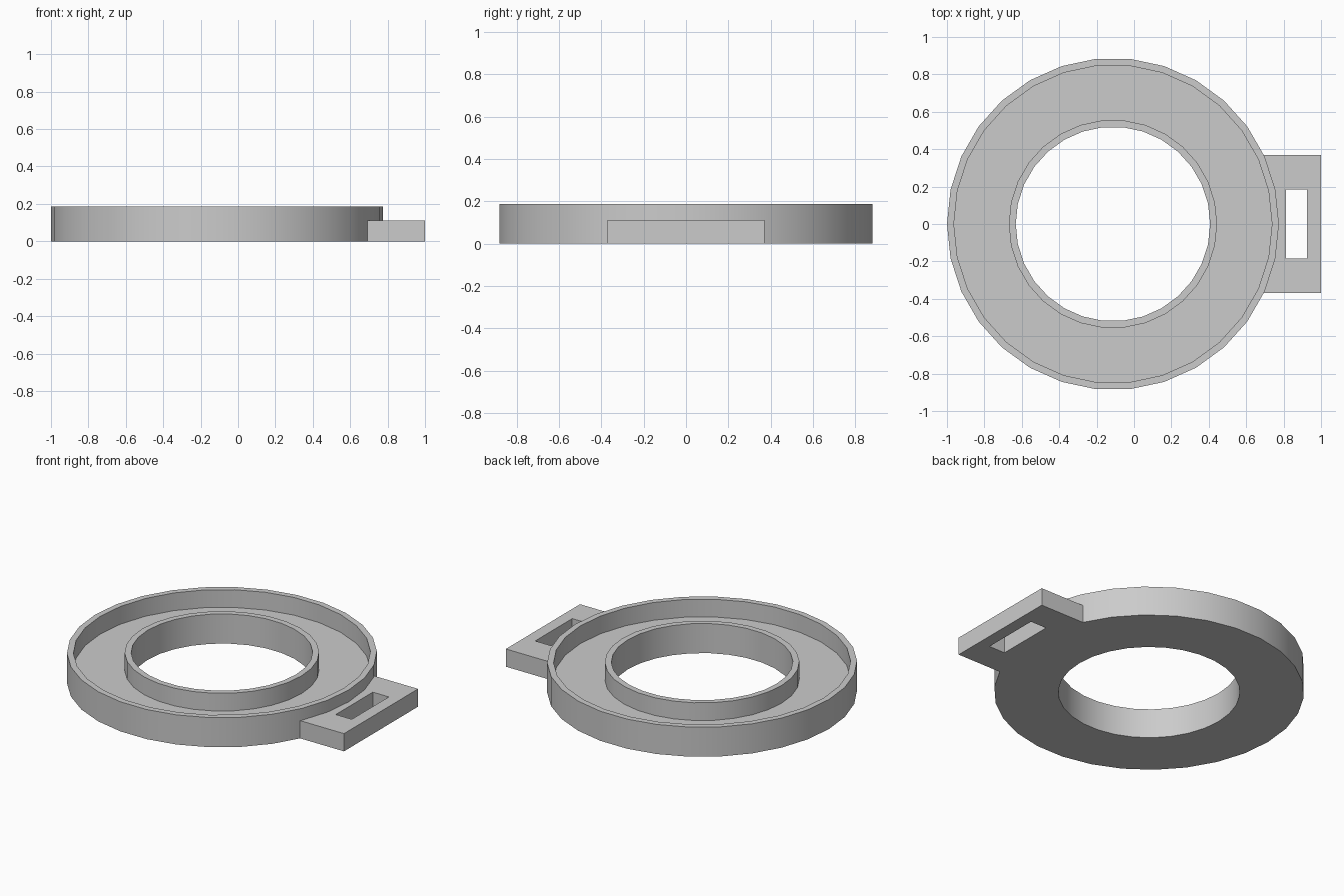
import bpy, bmesh, math
from mathutils import Matrix, Vector

cube = bpy.data.objects.get("Cube")
if cube:
    bpy.data.objects.remove(cube, do_unlink=True)

CENTRE = Vector((-0.1125, 0, 0))
SIDES = 30
R_OUT, R_IN, WALL = 0.8875, 0.52, 0.037
HEIGHT, FLOOR, TAB_HEIGHT = 0.187, 0.075, 0.112

grey = bpy.data.materials.new("plain grey")
grey.use_nodes = True
grey.diffuse_color = (0.6, 0.6, 0.6, 1)
grey.node_tree.nodes["Principled BSDF"].inputs["Base Color"].default_value = grey.diffuse_color


def finish(bm, name):
    bmesh.ops.recalc_face_normals(bm, faces=bm.faces)
    mesh = bpy.data.meshes.new(name)
    bm.to_mesh(mesh)
    bm.free()
    mesh.materials.append(grey)
    obj = bpy.data.objects.new(name, mesh)
    bpy.context.collection.objects.link(obj)
    bpy.ops.object.select_all(action='DESELECT')
    obj.select_set(True)
    bpy.context.view_layer.objects.active = obj
    bpy.ops.object.shade_smooth_by_angle(angle=math.radians(30))
    return obj


def add_loop(bm, points):
    verts = [bm.verts.new(p) for p in points]
    return [bm.edges.new((a, b)) for a, b in zip(verts, verts[1:] + verts[:1])]


# Ring tray: a channel profile turned around the vertical axis
profile = [(R_IN, 0), (R_OUT, 0), (R_OUT, HEIGHT), (R_OUT - WALL, HEIGHT),
           (R_OUT - WALL, FLOOR), (R_IN + WALL, FLOOR),
           (R_IN + WALL, HEIGHT), (R_IN, HEIGHT)]
bm = bmesh.new()
edges = add_loop(bm, [CENTRE + Vector((r, 0, z)) for r, z in profile])
bmesh.ops.spin(bm, geom=edges + bm.verts[:], cent=CENTRE, axis=(0, 0, 1),
               angle=math.tau, steps=SIDES)
bmesh.ops.remove_doubles(bm, verts=bm.verts, dist=0.0005)
finish(bm, "ring_tray")

# Side tab: plate with a slot, its inner edge buried in the tray wall
half = 0.37
arc = [CENTRE + Matrix.Rotation(k * math.tau / SIDES, 3, 'Z') @ Vector((R_OUT - WALL / 2, 0, 0))
       for k in range(2, -3, -1)]
outline = [(0.67, half, 0)] + arc + [(0.67, -half, 0), (1, -half, 0), (1, half, 0)]
slot = [(0.813, -0.185, 0), (0.925, -0.185, 0), (0.925, 0.185, 0), (0.813, 0.185, 0)]
bm = bmesh.new()
edges = add_loop(bm, outline) + add_loop(bm, slot)
bmesh.ops.triangle_fill(bm, edges=edges, use_beauty=True, normal=(0, 0, 1))
top = bmesh.ops.extrude_face_region(bm, geom=bm.faces[:], use_keep_orig=True)["geom"]
bmesh.ops.translate(bm, vec=(0, 0, TAB_HEIGHT),
                    verts=[g for g in top if isinstance(g, bmesh.types.BMVert)])
finish(bm, "side_tab")
